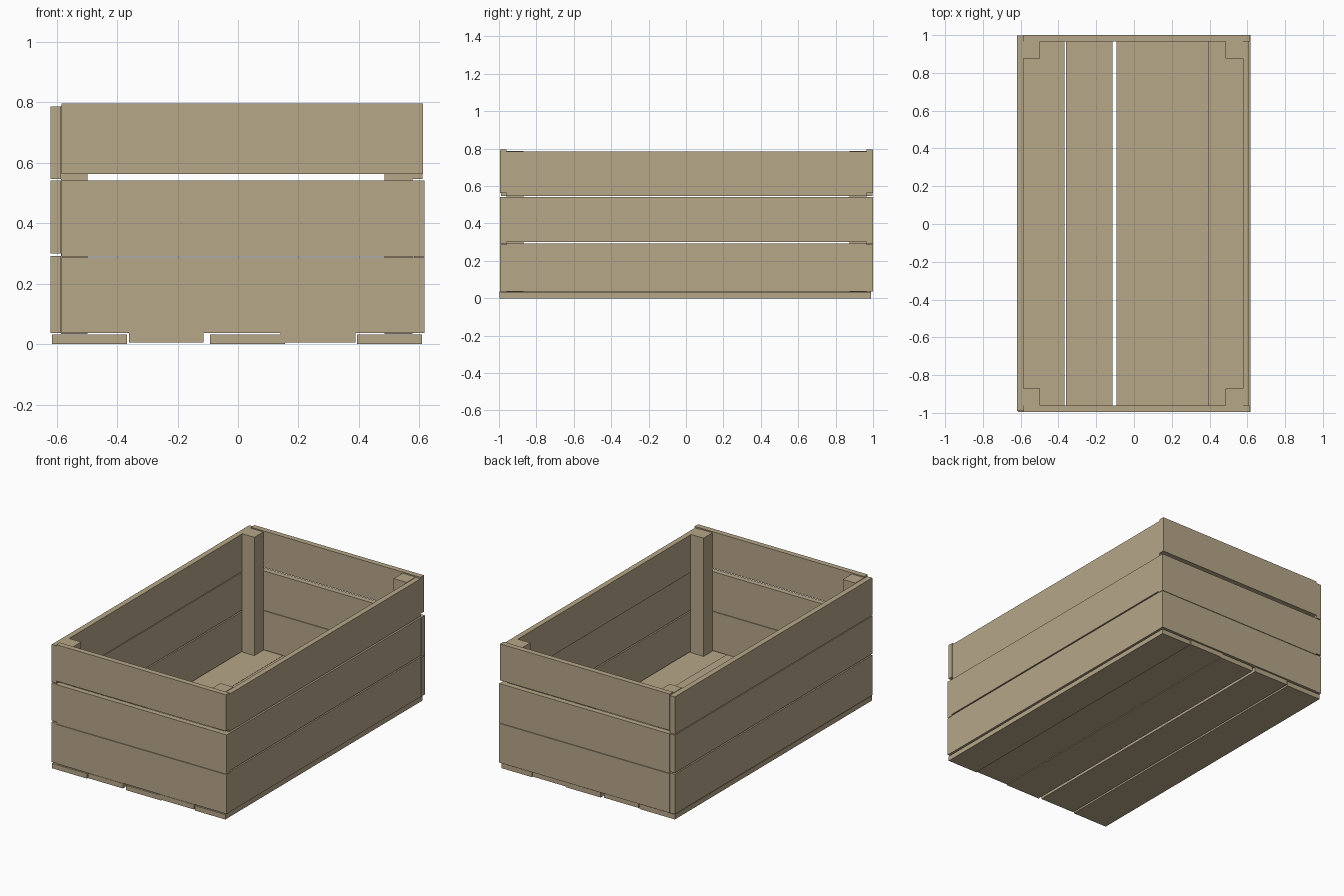
import bpy

if "Cube" in bpy.data.objects:
    bpy.data.objects.remove(bpy.data.objects["Cube"])

# Single bare-wood colour
wood = bpy.data.materials.new("tan_wood")
wood.diffuse_color = (0.47, 0.385, 0.25, 1)
wood.use_nodes = True
wood.node_tree.nodes["Principled BSDF"].inputs["Base Color"].default_value = wood.diffuse_color


def box(name, x, y, z):
    """Axis-aligned board given (min, max) along each axis."""
    bpy.ops.mesh.primitive_cube_add(size=1, location=[sum(r) / 2 for r in (x, y, z)])
    ob = bpy.context.object
    ob.name = name
    size = [r[1] - r[0] for r in (x, y, z)]
    for v in ob.data.vertices:
        v.co = [c * s for c, s in zip(v.co, size)]
    ob.data.materials.append(wood)
    return ob


# Floor boards, alternately a little lower and higher
floor_x = [(-0.615, -0.367), (-0.36, -0.114), (-0.092, 0.155), (0.14, 0.388), (0.393, 0.608)]
for i, x in enumerate(floor_x):
    lift = 0.005 * (i % 2)
    box(f"floor_board_{i + 1}", x, (-0.996, 0.99), (lift, 0.031 + lift))

# Front and back end boards: z range and right end
ends = [((0.037, 0.287), 0.617), ((0.29, 0.541), 0.617), ((0.563, 0.795), 0.611)]
for i, (z, x1) in enumerate(ends):
    box(f"front_board_{i + 1}", (-0.584, x1), (-0.995, -0.96), z)
    box(f"back_board_{i + 1}", (-0.584, x1), (0.965, 1.0), z)

# Long side boards: left ones cover the corners, right ones sit between the ends
sides = [((0.037, 0.292), 0.616), ((0.3, 0.541), 0.616), ((0.546, 0.785), 0.61)]
for i, (z, x1) in enumerate(sides):
    box(f"left_board_{i + 1}", (-0.62, -0.585), (-0.99, 0.998), z)
    box(f"right_board_{i + 1}", (x1 - 0.034, x1), (-0.96, 0.965), z)

# Square corner posts inside
for side, x in (("left", (-0.585, -0.497)), ("right", (0.485, 0.577))):
    for end, y in (("front", (-0.96, -0.87)), ("back", (0.875, 0.965))):
        box(f"{end}_{side}_post", x, y, (0.034, 0.788))
